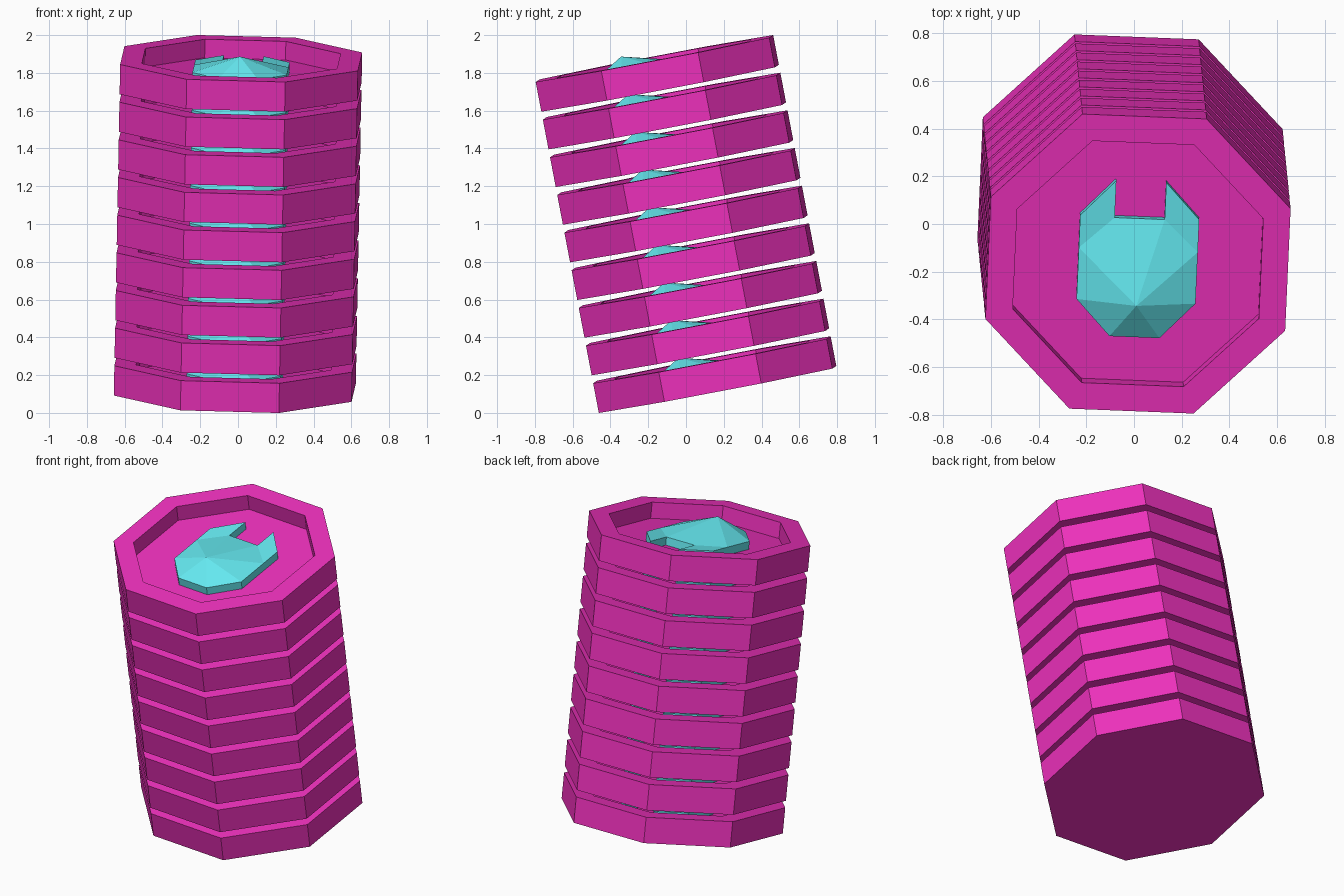
import bpy, bmesh
from math import radians, sin, cos, pi
from mathutils import Matrix

if "Cube" in bpy.data.objects:
    bpy.data.objects.remove(bpy.data.objects["Cube"])

STEP, THICK, DEPTH, COUNT = 0.203, 0.16, 0.1, 9


def material(name, color):
    m = bpy.data.materials.new(name)
    m.diffuse_color = color
    m.use_nodes = True
    m.node_tree.nodes["Principled BSDF"].inputs["Base Color"].default_value = m.diffuse_color
    return m


def make_mesh(name, bm, mat):
    bmesh.ops.recalc_face_normals(bm, faces=bm.faces)
    me = bpy.data.meshes.new(name)
    bm.to_mesh(me)
    bm.free()
    me.materials.append(mat)
    return me


def octagon(bm, apothem, z):
    r = apothem / cos(pi / 8)
    return [bm.verts.new((r * cos(pi / 8 + i * pi / 4), r * sin(pi / 8 + i * pi / 4), z))
            for i in range(8)]


def bridge(bm, a, b):
    n = len(a)
    for i in range(n):
        j = (i + 1) % n
        bm.faces.new((a[i], a[j], b[j], b[i]))


pink = material("pink", (0.85, 0.03, 0.5, 1))
cyan = material("cyan", (0.13, 0.82, 0.88, 1))

# Shallow octagonal tray: closed bottom, outer wall, rim, recessed floor
bm = bmesh.new()
rings = [octagon(bm, 0.63, 0), octagon(bm, 0.63, THICK),
         octagon(bm, 0.517, THICK), octagon(bm, 0.517, THICK - DEPTH)]
bm.faces.new(rings[0])
for a, b in zip(rings, rings[1:]):
    bridge(bm, a, b)
bm.faces.new(rings[-1])
tray_mesh = make_mesh("tray", bm, pink)

# Faceted centre piece: peaked octagon with two flat prongs at the back
bm = bmesh.new()
floor_z, edge_z = THICK - DEPTH, THICK - DEPTH + 0.05
half = [(0.105, -0.323), (0.25, -0.17), (0.25, 0.05), (0.25, 0.189), (0.105, 0.342), (0.105, 0.184)]
outline = half + [(-x, y) for x, y in reversed(half)]
top = [bm.verts.new((x, y, edge_z)) for x, y in outline]
base = [bm.verts.new((x, y, floor_z)) for x, y in outline]
bridge(bm, base, top)
bm.faces.new(base)
apex = bm.verts.new((0, -0.172, THICK + 0.043))
peak_ring = [top[i] for i in (0, 1, 2, 5, 6, 9, 10, 11)]
for i in range(8):
    bm.faces.new((peak_ring[i], peak_ring[(i + 1) % 8], apex))
bm.faces.new(top[2:6])
bm.faces.new(top[6:10])
gem_mesh = make_mesh("centre_piece", bm, cyan)

# Stack the trays along the leaning axis
lean = (Matrix.Translation((0, 0, 1)) @ Matrix.Rotation(radians(1.1), 4, 'Y')
        @ Matrix.Rotation(radians(10.8), 4, 'X') @ Matrix.Rotation(radians(-2.3), 4, 'Z'))
total = STEP * (COUNT - 1) + THICK
for i in range(COUNT):
    for name, me in (("tray", tray_mesh), ("centre_piece", gem_mesh)):
        ob = bpy.data.objects.new(f"{name}_{i + 1}", me)
        bpy.context.collection.objects.link(ob)
        ob.matrix_world = lean @ Matrix.Translation((0, 0, i * STEP - total / 2))
